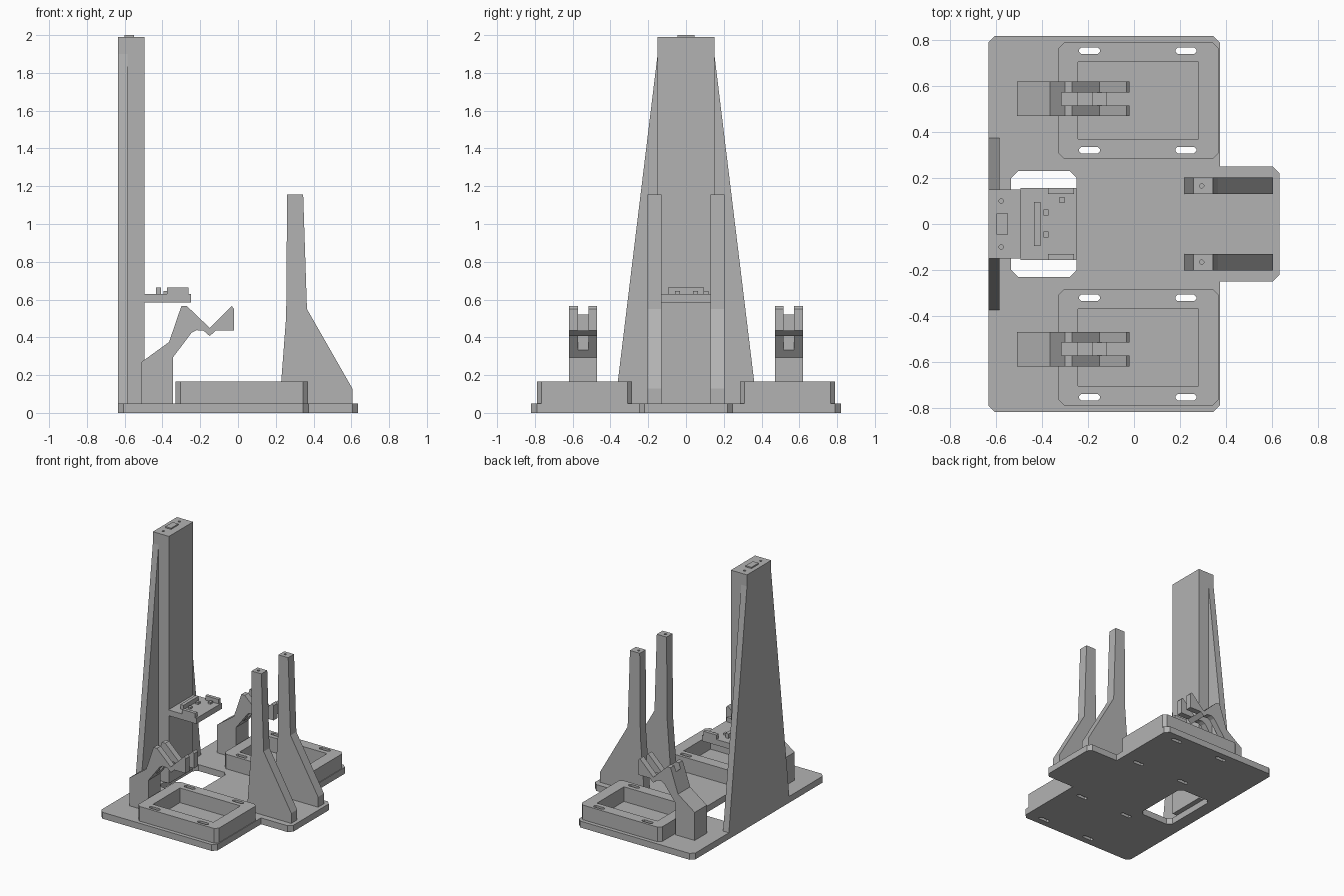
import bpy
from mathutils import Vector

cube = bpy.data.objects.get("Cube")
if cube:
    bpy.data.objects.remove(cube, do_unlink=True)

grey = bpy.data.materials.new("plain_grey")
grey.use_nodes = True
colour = (0.45, 0.45, 0.45, 1)
grey.diffuse_color = colour
grey.node_tree.nodes["Principled BSDF"].inputs["Base Color"].default_value = colour


def prism(name, profile, lo, hi, axis="z"):
    """Extrude a 2D profile from lo to hi along an axis."""
    place = {"x": lambda a, b, t: (t, a, b),
             "y": lambda a, b, t: (a, t, b),
             "z": lambda a, b, t: (a, b, t)}[axis]
    n = len(profile)
    verts = [place(a, b, t) for t in (lo, hi) for a, b in profile]
    faces = [list(range(n))[::-1], list(range(n, 2 * n))]
    faces += [(i, (i + 1) % n, n + (i + 1) % n, n + i) for i in range(n)]
    mesh = bpy.data.meshes.new(name)
    mesh.from_pydata(verts, [], faces)
    # Profiles run either way round, so flip inside-out solids
    area = sum(p[0] * q[1] - q[0] * p[1] for p, q in zip(profile, profile[1:] + profile[:1]))
    if (area < 0) != (axis == "y"):
        mesh.flip_normals()
    mesh.materials.append(grey)
    obj = bpy.data.objects.new(name, mesh)
    bpy.context.collection.objects.link(obj)
    return obj


def rect(x0, x1, y0, y1, c=0):
    """Rectangle outline with optional cut corners."""
    if not c:
        return [(x0, y0), (x1, y0), (x1, y1), (x0, y1)]
    return [(x0 + c, y0), (x1 - c, y0), (x1, y0 + c), (x1, y1 - c),
            (x1 - c, y1), (x0 + c, y1), (x0, y1 - c), (x0, y0 + c)]


def box(name, x0, x1, y0, y1, z0, z1, c=0):
    return prism(name, rect(x0, x1, y0, y1, c), z0, z1)


def cut(target, cutter):
    """Subtract the cutter and remove it."""
    mod = target.modifiers.new("cut", "BOOLEAN")
    mod.operation = "DIFFERENCE"
    mod.solver = "EXACT"
    mod.object = cutter
    bpy.context.view_layer.objects.active = target
    bpy.ops.object.modifier_apply(modifier=mod.name)
    bpy.data.objects.remove(cutter, do_unlink=True)


def sides():
    return (("left", -1), ("right", 1))


# Base plate with a front tongue and cut corners
c = 0.03
half = [(0.635, 0.25 - c), (0.635 - c, 0.25), (0.375, 0.25), (0.375, 0.82 - c),
        (0.375 - c, 0.82), (-0.635 + c, 0.82), (-0.635, 0.82 - c)]
base = prism("base_plate", half + [(x, -y) for x, y in reversed(half)], 0, 0.05)
cut(base, box("opening", -0.535, -0.25, -0.23, 0.23, -0.1, 0.2, c))

# Tall tower, its cap tab and screw holes
tower = box("tower", -0.635, -0.495, -0.15, 0.15, 0.05, 1.99)
for y in (-0.1, 0.1):
    cut(tower, box("screw_hole", -0.588, -0.57, y - 0.009, y + 0.009, 1.95, 2.1, 0.005))
box("tower_tab", -0.6, -0.55, -0.045, 0.045, 1.99, 2.0)

# Tapered wings beside the tower
for side, s in (("near", -1), ("far", 1)):
    prism(side + "_tower_wing", [(s * 0.15, 0.05), (s * 0.375, 0.05), (s * 0.15, 1.9)],
          -0.635, -0.585, "x")

# Shelf on the tower with rails, bar and pegs
box("shelf", -0.495, -0.25, -0.157, 0.157, 0.585, 0.63)
box("shelf_bar", -0.435, -0.408, -0.095, 0.095, 0.63, 0.665)
for side, y in (("near", -0.157), ("far", 0.13)):
    box(side + "_shelf_rail", -0.375, -0.262, y, y + 0.027, 0.63, 0.665)
for x, y in ((-0.395, 0.05), (-0.395, -0.045), (-0.325, 0.105)):
    box("shelf_peg", x, x + 0.023, y - 0.013, y + 0.013, 0.63, 0.645)

post = [(0.22, 0.05), (0.255, 0.51), (0.26, 1.155), (0.345, 1.155),
        (0.365, 0.55), (0.605, 0.13), (0.605, 0.05)]
arm = [(-0.51, 0.05), (-0.51, 0.27), (-0.365, 0.375), (-0.3, 0.565), (-0.27, 0.565),
       (-0.15, 0.45), (-0.033, 0.565), (-0.02, 0.55), (-0.02, 0.435), (-0.118, 0.435),
       (-0.15, 0.407), (-0.182, 0.435), (-0.22, 0.438), (-0.245, 0.425),
       (-0.345, 0.293), (-0.345, 0.05)]

for side, s in (("near", -1), ("far", 1)):
    # Front post with a screw hole in its top
    y0, y1 = sorted((s * 0.13, s * 0.203))
    leg = prism(side + "_post", post, y0, y1, "y")
    mid = (y0 + y1) / 2
    cut(leg, box("screw_hole", 0.286, 0.304, mid - 0.009, mid + 0.009, 1.1, 1.2, 0.005))

    # Hollow tray with cut corners
    y0, y1 = sorted((s * 0.285, s * 0.79))
    tray = box(side + "_tray", -0.33, 0.37, y0, y1, 0.05, 0.165, 0.025)
    y0, y1 = sorted((s * 0.37, s * 0.705))
    cut(tray, box("pocket", -0.245, 0.28, y0, y1, 0.0, 0.3))

    # Mounting slots through tray and plate
    for x in (-0.24, 0.18):
        for y in (s * 0.322, s * 0.755):
            for part in (tray, base):
                cut(part, box("slot", x, x + 0.092, y - 0.014, y + 0.014, -0.1, 0.3, 0.01))

    # Forked cradle arm with a small bridge between the prongs
    y0, y1 = sorted((s * 0.47, s * 0.62))
    cradle = prism(side + "_cradle_arm", arm, y0, y1, "y")
    y0, y1 = sorted((s * 0.517, s * 0.573))
    cut(cradle, box("fork_gap", -0.315, 0.1, y0, y1, 0.2, 0.7))
    prism(side + "_cradle_bridge", [(-0.182, 0.435), (-0.118, 0.435), (-0.15, 0.407)],
          y0, y1, "y")
